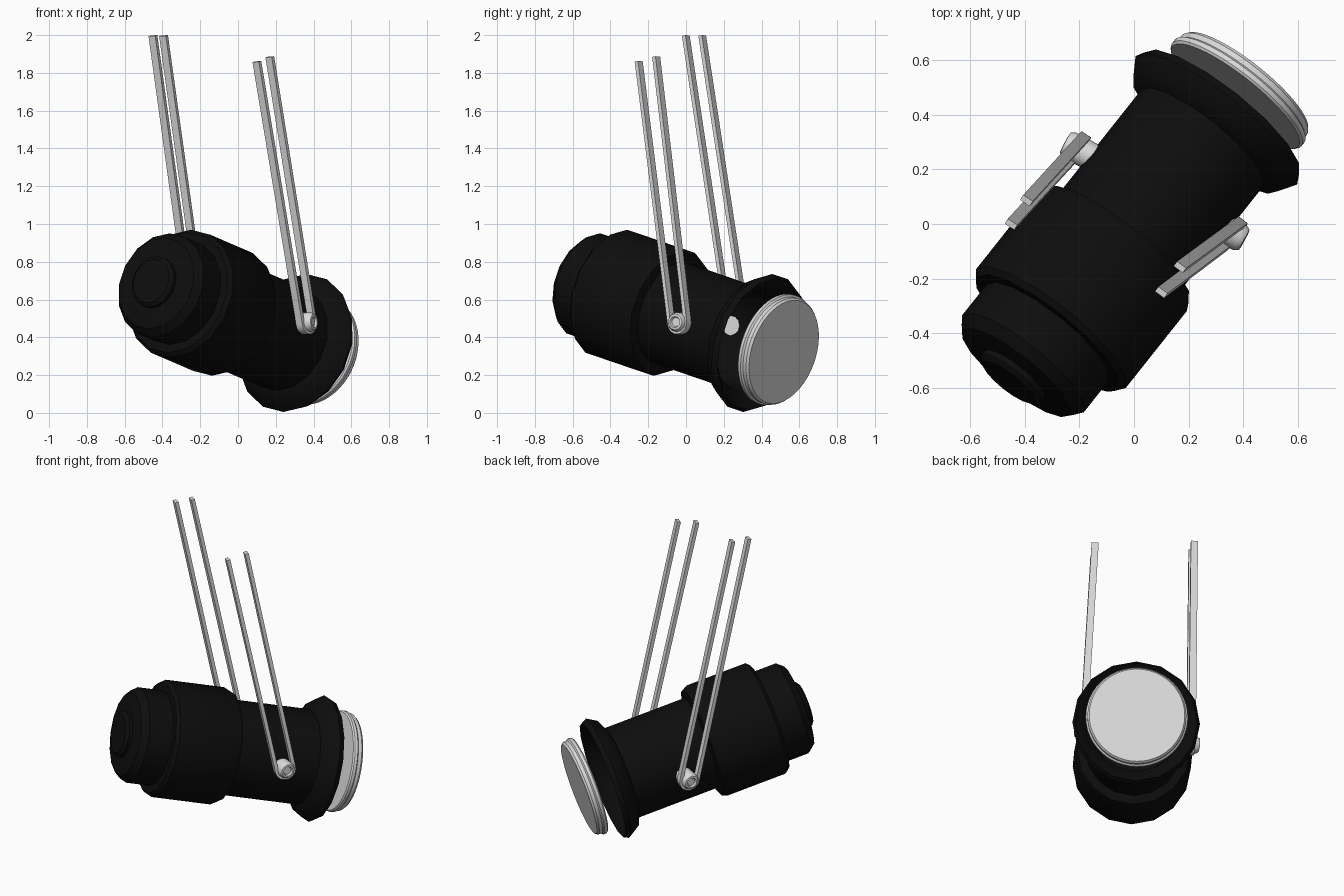
import bpy, bmesh, math
from mathutils import Vector, Matrix

cube = bpy.data.objects.get("Cube")
if cube:
    bpy.data.objects.remove(cube, do_unlink=True)


def material(name, value):
    m = bpy.data.materials.new(name)
    m.use_nodes = True
    colour = (value, value, value, 1)
    m.diffuse_color = colour
    m.node_tree.nodes["Principled BSDF"].inputs["Base Color"].default_value = colour
    return m


black = material("matte_black", 0.004)
grey = material("light_grey", 0.7)

# Lamp frame: along the heading, sideways, and tilted nose-down
HEAD = Vector((0.622, 0.783, 0)).normalized()
SIDE = Vector((HEAD.y, -HEAD.x, 0))
TILT = math.radians(15)
AXIS = HEAD * math.cos(TILT) - Vector((0, 0, math.sin(TILT)))
CENTRE = Vector((0, 0, 0.5))


def place(s, n, z):
    return HEAD * s + SIDE * n + Vector((0, 0, z))


def finish(name, bm, mat):
    bmesh.ops.recalc_face_normals(bm, faces=bm.faces)
    mesh = bpy.data.meshes.new(name)
    bm.to_mesh(mesh)
    bm.free()
    mesh.materials.append(mat)
    ob = bpy.data.objects.new(name, mesh)
    bpy.context.collection.objects.link(ob)
    bpy.ops.object.select_all(action='DESELECT')
    ob.select_set(True)
    bpy.context.view_layer.objects.active = ob
    bpy.ops.object.shade_smooth_by_angle(angle=math.radians(35))
    return ob


def lathe(name, profile, mat, origin, axis, across, sides=16):
    """Spin (radius, distance) pairs about an axis."""
    bm = bmesh.new()
    up = axis.cross(across).normalized()
    verts = [bm.verts.new(origin + axis * d + across * r) for r, d in profile]
    edges = [bm.edges.new(pair) for pair in zip(verts, verts[1:])]
    bmesh.ops.spin(bm, geom=verts + edges, cent=origin, axis=axis,
                   angle=math.tau, steps=sides, use_duplicate=False)
    bmesh.ops.remove_doubles(bm, verts=bm.verts, dist=0.0005)
    return finish(name, bm, mat)


def lamp_part(name, profile, mat, sides=16):
    stretched = [(r, d / math.cos(TILT)) for r, d in profile]
    return lathe(name, stretched, mat, CENTRE, AXIS, SIDE, sides)


# Lamp body, from the tail to the mouth
lamp_part("tail_knob", [(0, -0.74), (0.12, -0.74), (0.14, -0.725),
                        (0.14, -0.69), (0, -0.69)], black)
lamp_part("tail_cap", [(0, -0.705), (0.2, -0.705), (0.25, -0.695),
                       (0.285, -0.655), (0.285, -0.49), (0, -0.49)], black)
lamp_part("rear_housing", [(0, -0.51), (0.33, -0.51), (0.35, -0.49),
                           (0.35, -0.13), (0.335, -0.1), (0.28, -0.09),
                           (0, -0.09)], black)
lamp_part("barrel_and_flange", [(0, -0.12), (0.285, -0.12), (0.285, 0.4),
                                (0.34, 0.425), (0.378, 0.485), (0.362, 0.515),
                                (0.345, 0.5), (0.28, 0.44), (0.27, 0.4),
                                (0.27, -0.08), (0, -0.08)], black)

# Lens disc floating ahead of the mouth
lamp_part("lens", [(0, 0.597), (0.295, 0.597), (0.303, 0.605), (0.303, 0.622),
                   (0.293, 0.63), (0.293, 0.65), (0.283, 0.662),
                   (0, 0.662)], grey, 48)


def strap(name, pin, top_rear, top_front, width=0.042, thick=0.022, radius=0.053):
    """A flat strap hanging down, looped under the pin and back up."""
    up = ((top_rear + top_front) / 2 - pin).normalized()
    fore = (top_front - top_rear)
    fore = (fore - up * fore.dot(up)).normalized()
    wide = up.cross(fore) * width / 2
    path = [(top_rear, -fore)]
    for i in range(13):
        a = math.pi * (1 + i / 12)
        out = fore * math.cos(a) + up * math.sin(a)
        path.append((pin + out * radius, out))
    path.append((top_front, fore))
    bm = bmesh.new()
    rings = []
    for p, out in path:
        o = out * thick / 2
        rings.append([bm.verts.new(p + q) for q in
                      (o + wide, o - wide, -o - wide, -o + wide)])
    for a, b in zip(rings, rings[1:]):
        for i in range(4):
            j = (i + 1) % 4
            bm.faces.new((a[i], a[j], b[j], b[i]))
    bm.faces.new(rings[0])
    bm.faces.new(rings[-1])
    return finish(name, bm, grey)


# Hanging straps and their pivot pins, one on each side
right_pin = place(0.197, 0.305, 0.48)
left_pin = place(0.085, -0.335, 0.46)
strap("strap_a", right_pin, place(-0.134, 0.234, 1.86), place(-0.019, 0.23, 1.885))
strap("strap_b", left_pin, place(-0.281, -0.352, 1.997), place(-0.178, -0.362, 1.997))

pin_profile = [(0, -0.08), (0.052, -0.08), (0.052, 0.03), (0.042, 0.048),
               (0.03, 0.05), (0.024, 0.038), (0, 0.038)]
outward = (right_pin - left_pin).normalized()
for name, pin, axis in (("pivot_pin_a", right_pin, outward),
                        ("pivot_pin_b", left_pin, -outward)):
    across = axis.cross(Vector((0, 0, 1))).normalized()
    lathe(name, pin_profile, grey, pin, axis, across, 12)
